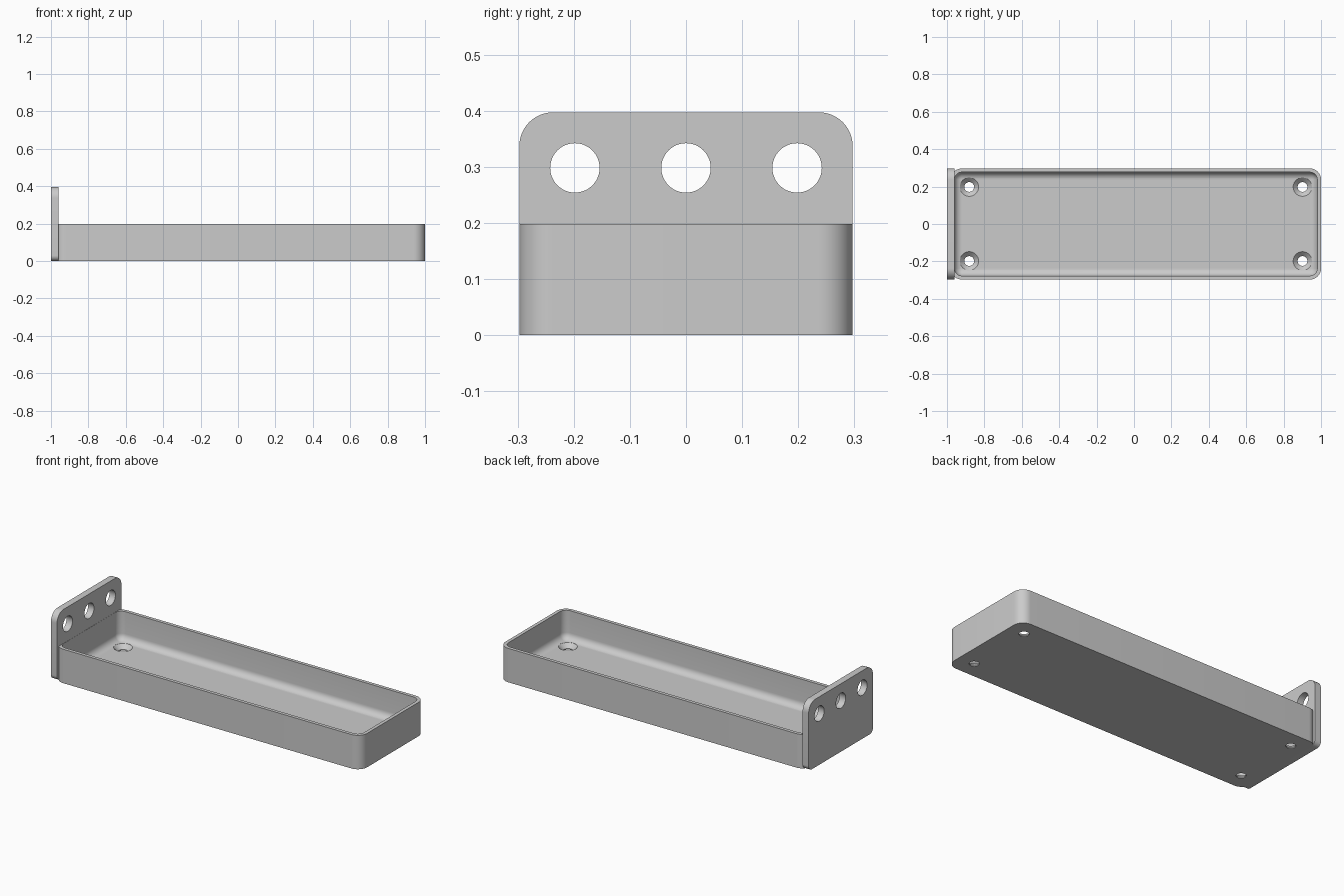
import bpy
import bmesh
from math import sin, cos, pi, radians

if "Cube" in bpy.data.objects:
    bpy.data.objects.remove(bpy.data.objects["Cube"], do_unlink=True)

grey = bpy.data.materials.new("light_grey")
grey.use_nodes = True
grey.diffuse_color = (0.6, 0.6, 0.6, 1)
grey.node_tree.nodes["Principled BSDF"].inputs["Base Color"].default_value = (0.6, 0.6, 0.6, 1)

STEPS = 12


def rounded_rect(u0, u1, v0, v1, r_low, r_high):
    """Outline, anticlockwise, with separate radii for the low-v and high-v corners."""
    pts = []
    corners = [(u1, v1, -1, -1, r_high), (u0, v1, 1, -1, r_high),
               (u0, v0, 1, 1, r_low), (u1, v0, -1, 1, r_low)]
    for i, (u, v, su, sv, r) in enumerate(corners):
        for k in range(STEPS + 1):
            a = pi / 2 * (i + k / STEPS)
            pts.append((u + su * r + r * cos(a), v + sv * r + r * sin(a)))
    return pts


def loft(name, rings):
    """Skin equal-length rings of points and cap both ends."""
    bm = bmesh.new()
    loops = [[bm.verts.new(p) for p in ring] for ring in rings]
    n = len(loops[0])
    for a, b in zip(loops, loops[1:]):
        for i in range(n):
            j = (i + 1) % n
            bm.faces.new((a[i], a[j], b[j], b[i]))
    bm.faces.new(loops[0][::-1])
    bm.faces.new(loops[-1])
    bmesh.ops.recalc_face_normals(bm, faces=bm.faces)
    mesh = bpy.data.meshes.new(name)
    bm.to_mesh(mesh)
    bm.free()
    mesh.materials.append(grey)
    obj = bpy.data.objects.new(name, mesh)
    bpy.context.collection.objects.link(obj)
    return obj


def circle(r, n=48):
    return [(r * cos(2 * pi * i / n), r * sin(2 * pi * i / n)) for i in range(n)]


def activate(obj):
    bpy.ops.object.select_all(action='DESELECT')
    obj.select_set(True)
    bpy.context.view_layer.objects.active = obj


def cut(obj, cutters):
    activate(obj)
    for cutter in cutters:
        cutter.hide_render = True
        mod = obj.modifiers.new("hole", 'BOOLEAN')
        mod.operation = 'DIFFERENCE'
        mod.solver = 'EXACT'
        mod.object = cutter
        bpy.ops.object.modifier_apply(modifier=mod.name)
        bpy.data.objects.remove(cutter, do_unlink=True)
    bpy.ops.object.shade_smooth_by_angle(angle=radians(30))


# Tray: outer wall, rim, inner wall and filleted floor
X0, X1, W, H = -0.98, 1.0, 0.297, 0.198
WALL, FLOOR, R, FILLET = 0.02, 0.03, 0.06, 0.039


def tray_ring(inset, z):
    r = R - inset
    return [(x, y, z) for x, y in
            rounded_rect(X0 + inset, X1 - inset, -W + inset, W - inset, r, r)]


rings = [tray_ring(0, 0), tray_ring(0, H), tray_ring(WALL, H)]
for k in range(9):
    a = pi / 2 * k / 8
    rings.append(tray_ring(WALL + FILLET * (1 - cos(a)), FLOOR + FILLET * (1 - sin(a))))
tray = loft("tray", rings)

# Countersunk screw holes in the tray floor
screw_profile = [(0.026, -0.05), (0.026, 0.006), (0.05, FLOOR), (0.05, 0.12)]
mid = (X0 + X1) / 2
cut(tray, [loft("screw_cutter", [[(mid + sx * 0.891 + x, sy * 0.198 + y, z)
                                  for x, y in circle(r)] for r, z in screw_profile])
           for sx in (-1, 1) for sy in (-1, 1)])

# Upright end plate with three round holes
outline = rounded_rect(-W, W, 0, 0.397, 0.03, 0.06)
plate = loft("end_plate", [[(x, y, z) for y, z in outline] for x in (-1.0, -0.961)])
cut(plate, [loft("plate_cutter", [[(x, cy + y, 0.298 + z) for y, z in circle(0.044)]
                                  for x in (-1.1, -0.9)])
            for cy in (-0.198, 0, 0.198)])
